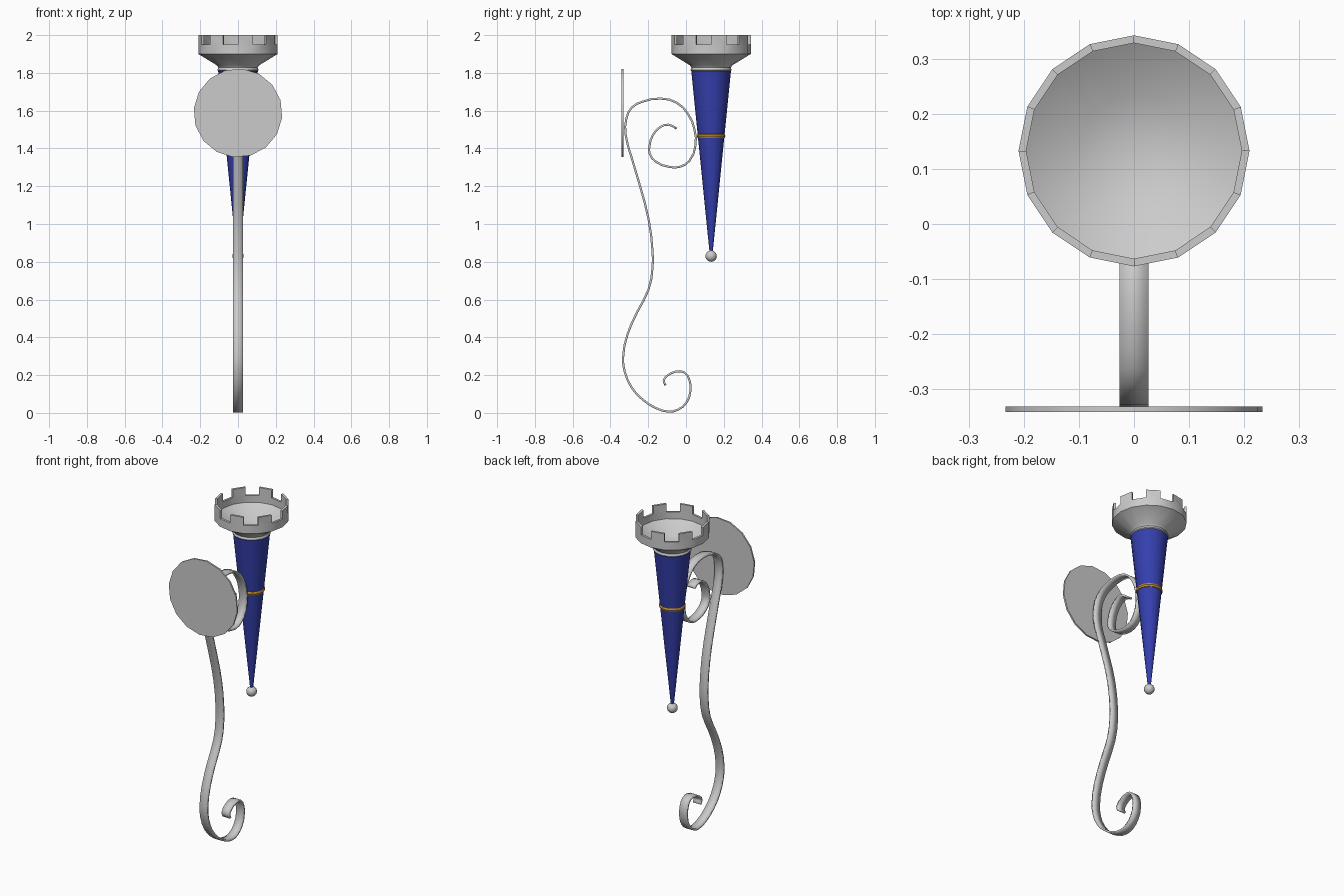
import bpy
import bmesh
from math import cos, sin, pi, radians

if "Cube" in bpy.data.objects:
    bpy.data.objects.remove(bpy.data.objects["Cube"])

CY = 0.133      # torch axis in y
N = 16          # sides of the turned parts


def finish(ob, colour=None, angle=30):
    bpy.ops.object.select_all(action='DESELECT')
    ob.select_set(True)
    bpy.context.view_layer.objects.active = ob
    bpy.ops.object.shade_smooth_by_angle(angle=radians(angle))
    if colour:
        mat = bpy.data.materials.new(ob.name + "_colour")
        mat.diffuse_color = colour
        mat.use_nodes = True
        mat.node_tree.nodes["Principled BSDF"].inputs["Base Color"].default_value = mat.diffuse_color
        ob.data.materials.append(mat)
    return ob


def from_bmesh(name, bm, colour=None):
    bmesh.ops.recalc_face_normals(bm, faces=bm.faces)
    me = bpy.data.meshes.new(name)
    bm.to_mesh(me)
    bm.free()
    ob = bpy.data.objects.new(name, me)
    bpy.context.collection.objects.link(ob)
    return finish(ob, colour)


def lathe(bm, profile, closed=False):
    """Rings of (radius, z) around the torch axis; radius 0 makes a tip."""
    rings = []
    for r, z in profile:
        if r == 0:
            rings.append([bm.verts.new((0, CY, z))] * N)
        else:
            rings.append([bm.verts.new((r * cos(2 * pi * k / N), CY + r * sin(2 * pi * k / N), z))
                          for k in range(N)])
    pairs = list(zip(rings, rings[1:]))
    if closed:
        pairs.append((rings[-1], rings[0]))
    for a, b in pairs:
        for k in range(N):
            j = (k + 1) % N
            bm.faces.new(list(dict.fromkeys((a[k], a[j], b[j], b[k]))))
    return rings


# Blue tapered handle
bm = bmesh.new()
lathe(bm, [(0, 0.84), (0.008, 0.845), (0.105, 1.81), (0, 1.81)])
from_bmesh("torch_handle", bm, (0.035, 0.05, 0.42, 1))

# Orange band
bm = bmesh.new()
lathe(bm, [(0.066, 1.453), (0.072, 1.455), (0.076, 1.465), (0.072, 1.475), (0.066, 1.477)], closed=True)
from_bmesh("handle_band", bm, (0.6, 0.28, 0.03, 1))

# Cup with battlements: every other rim segment is raised
bm = bmesh.new()
rings = lathe(bm, [(0, 1.805), (0.1, 1.805), (0.109, 1.815), (0.104, 1.828), (0.112, 1.84), (0.21, 1.9),
                   (0.21, 1.95), (0.196, 1.95), (0.196, 1.908), (0.1, 1.848), (0, 1.835)])
bm.faces.ensure_lookup_table()
outer, inner = rings[6], rings[7]
rim = [f for f in bm.faces if all(v in outer or v in inner for v in f.verts)]
merlons = [f for f in rim if {outer[k] for k in range(N) if outer[k] in f.verts}
           in [{outer[k], outer[k + 1]} for k in range(0, N, 2)]]
ext = bmesh.ops.extrude_discrete_faces(bm, faces=merlons)
for f in ext["faces"]:
    bmesh.ops.translate(bm, verts=f.verts, vec=(0, 0, 0.05))
from_bmesh("torch_cup", bm)

# Ball at the tip
bpy.ops.mesh.primitive_uv_sphere_add(segments=16, ring_count=10, radius=0.03, location=(0, CY, 0.83))
bpy.context.object.name = "tip_ball"
finish(bpy.context.object)

# Round wall plate
bpy.ops.mesh.primitive_cylinder_add(vertices=16, radius=0.235, depth=0.01,
                                    location=(0, -0.337, 1.588), rotation=(pi / 2, radians(6), 0))
bpy.context.object.name = "wall_plate"
finish(bpy.context.object)

# Scrolled flat strap: centre line as (y, z), lower curl to upper curl
path = [(-0.108, 0.146), (-0.118, 0.172), (-0.098, 0.198), (-0.055, 0.218), (-0.008, 0.214),
        (0.019, 0.172), (0.023, 0.114), (0.003, 0.056), (-0.04, 0.018), (-0.092, 0.007),
        (-0.156, 0.024), (-0.23, 0.071), (-0.288, 0.135), (-0.325, 0.22), (-0.333, 0.294),
        (-0.31, 0.415), (-0.257, 0.537), (-0.198, 0.653), (-0.177, 0.77), (-0.177, 0.854),
        (-0.198, 1.024), (-0.241, 1.193), (-0.288, 1.352), (-0.32, 1.474), (-0.316, 1.558),
        (-0.288, 1.616), (-0.23, 1.648), (-0.135, 1.664), (-0.05, 1.643), (0.013, 1.579),
        (0.045, 1.5), (0.05, 1.415), (0.019, 1.336), (-0.029, 1.304), (-0.087, 1.302),
        (-0.161, 1.331), (-0.193, 1.373), (-0.193, 1.415), (-0.177, 1.468), (-0.14, 1.511),
        (-0.092, 1.526), (-0.05, 1.505)]
cu = bpy.data.curves.new("scroll_strap", 'CURVE')
cu.dimensions = '2D'
cu.fill_mode = 'NONE'
cu.resolution_u = 2
cu.extrude = 0.0265
sp = cu.splines.new('BEZIER')
sp.bezier_points.add(len(path) - 1)
for p, (y, z) in zip(sp.bezier_points, path):
    p.co = (y, z, 0)
    p.handle_left_type = p.handle_right_type = 'AUTO'
strap = bpy.data.objects.new("scroll_strap", cu)
bpy.context.collection.objects.link(strap)
strap.rotation_euler = (pi / 2, 0, pi / 2)
bpy.ops.object.select_all(action='DESELECT')
strap.select_set(True)
bpy.context.view_layer.objects.active = strap
bpy.ops.object.convert(target='MESH')
strap = bpy.context.object
finish(strap, angle=40)
sol = strap.modifiers.new("thickness", 'SOLIDIFY')
sol.thickness = 0.011
sol.offset = 0
